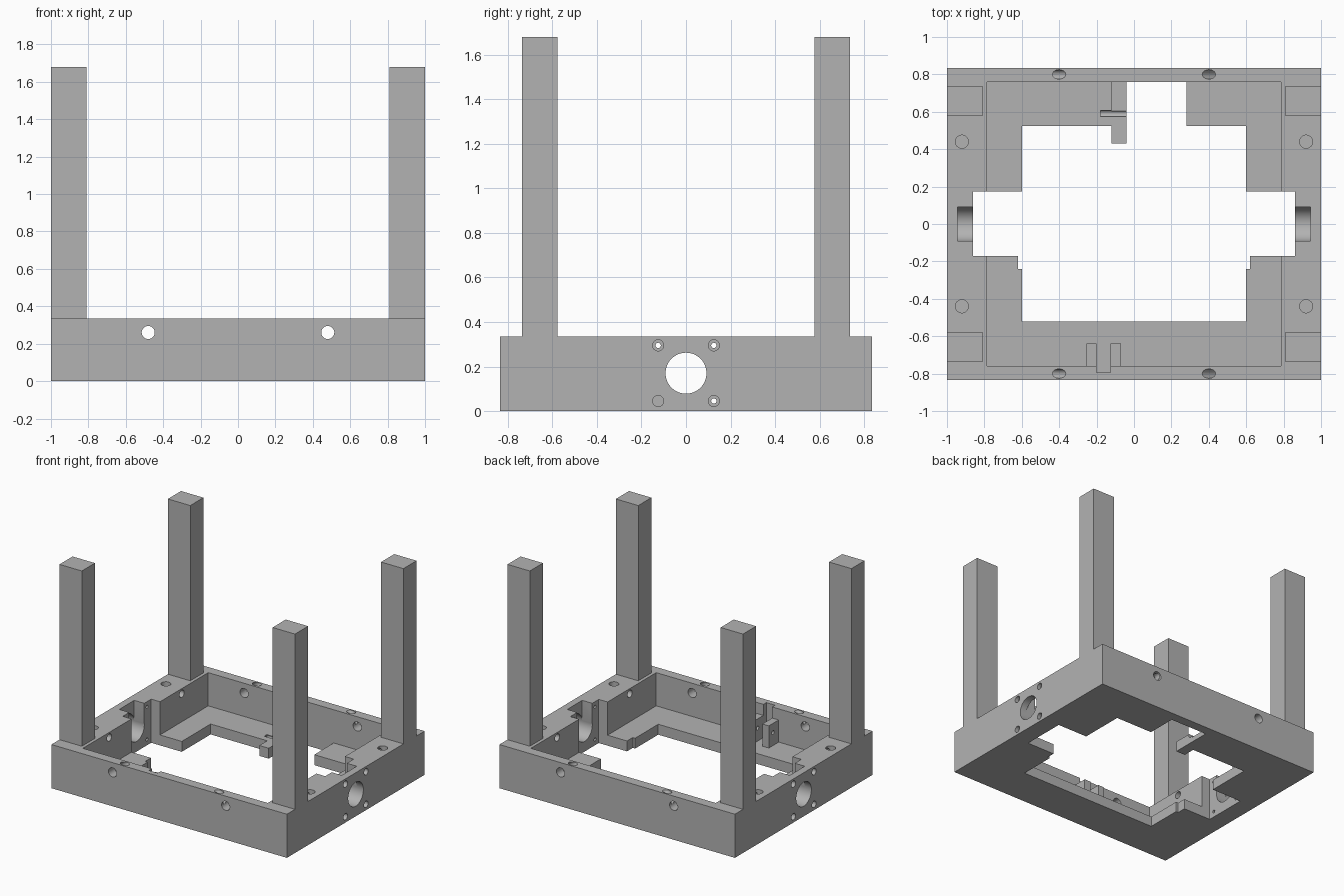
import bpy
import math
from mathutils import Vector

if "Cube" in bpy.data.objects:
    bpy.data.objects.remove(bpy.data.objects["Cube"], do_unlink=True)

grey = bpy.data.materials.new("plain_grey")
grey.use_nodes = True
grey.diffuse_color = (0.45, 0.45, 0.45, 1)
grey.node_tree.nodes["Principled BSDF"].inputs["Base Color"].default_value = grey.diffuse_color

TOP, FLOOR, AXLE = 0.335, 0.08, 0.17


def box(name, x, y, z):
    """Box spanning the given (low, high) ranges."""
    bpy.ops.mesh.primitive_cube_add(size=1)
    ob = bpy.context.object
    ob.name = name
    for v in ob.data.vertices:
        v.co = [r[0] if c < 0 else r[1] for c, r in zip(v.co, (x, y, z))]
    ob.data.materials.append(grey)
    return ob


def rod(start, end, radius, sides=32):
    """Cylinder between two points, used as a drill."""
    a, b = Vector(start), Vector(end)
    bpy.ops.mesh.primitive_cylinder_add(vertices=sides, radius=radius, depth=(b - a).length,
                                        location=(a + b) / 2)
    ob = bpy.context.object
    ob.name = "drill"
    ob.rotation_euler = (b - a).to_track_quat('Z', 'Y').to_euler()
    ob.data.materials.append(grey)
    return ob


def cut(target, cutter):
    """Subtract the cutter and remove it."""
    cutter.hide_render = True
    mod = target.modifiers.new("cut", 'BOOLEAN')
    mod.operation, mod.solver, mod.object = 'DIFFERENCE', 'EXACT', cutter
    bpy.context.view_layer.update()
    bpy.ops.object.select_all(action='DESELECT')
    bpy.context.view_layer.objects.active = target
    target.select_set(True)
    bpy.ops.object.modifier_apply(modifier=mod.name)
    bpy.data.objects.remove(cutter, do_unlink=True)


def mirrored(low, high, side):
    return tuple(sorted((low * side, high * side)))


# Tray with its cavity and stepped floor opening
through = (-0.2, 0.6)
frame = box("base_frame", (-1, 1), (-0.835, 0.835), (0, TOP))
for x, y, z in [
    ((-0.785, 0.785), (-0.76, 0.76), (FLOOR, 0.6)),
    ((-0.6, 0.6), (-0.52, 0.525), through),
    ((-0.62, 0.62), (-0.24, 0.1), through),
    ((-0.86, 0.86), (-0.17, 0.175), through),
    ((-0.04, 0.28), (0.4, 0.76), through),
    ((-0.12, 0), (0.605, 0.76), (0.04, 0.6)),
    ((-0.2, -0.125), (-0.795, -0.7), (FLOOR, 0.6)),
]:
    cut(frame, box("cutter", x, y, z))

# Leave a narrow tab beside the back opening
for x in ((-0.12, -0.04),):
    tab = box("floor_tab", x, (0.43, 0.605), (0, FLOOR))
    cut(tab, rod((-0.2, 0.59, 0.068), (0.1, 0.59, 0.068), 0.02))
cut(frame, box("cutter", (-0.12, 0), (0.5, 0.605), through))
cut(frame, rod((-0.18, 0.59, 0.068), (0, 0.59, 0.068), 0.02))

for s in (-1, 1):
    # Shaft bore, open to the top behind a thin outer skin
    cut(frame, rod((s * 0.8, 0, AXLE), (s * 1.1, 0, AXLE), 0.092, 64))
    cut(frame, box("cutter", mirrored(0.8, 0.945, s), (-0.091, 0.091), (AXLE, 0.6)))
    for t in (-1, 1):
        # Counterbored screw holes around the bore
        for z in (0.045, 0.295):
            y = t * 0.125
            cut(frame, rod((s * 0.8, y, z), (s * 1.1, y, z), 0.012, 16))
            cut(frame, rod((s * 0.97, y, z), (s * 1.1, y, z), 0.025, 24))
        # Cable holes: top entry meeting an inner side exit
        y = t * 0.44
        cut(frame, rod((s * 0.92, y, 0.265), (s * 0.92, y, 0.5), 0.035))
        cut(frame, rod((s * 0.7, y, 0.295), (s * 0.92, y, 0.295), 0.028))
        # Wall holes with slanted entries from the rim
        cut(frame, rod((s * 0.48, t * 0.7, 0.26), (s * 0.48, t * 0.9, 0.26), 0.035))
        cut(frame, rod((s * 0.475, t * 0.8, 0.26), (s * 0.3, t * 0.8, 0.435), 0.025))

# Pivot lugs on the front ledge
lugs = []
for side, x in (("right", (-0.255, -0.2)), ("left", (-0.125, -0.07))):
    lug = box("pivot_lug_" + side, x, (-0.76, -0.64), (FLOOR, 0.25))
    cut(lug, rod((-0.4, -0.69, 0.18), (0, -0.69, 0.18), 0.015, 16))
    lugs.append(lug)

# Corner posts
for s, side in ((-1, "right"), (1, "left")):
    for t, end in ((-1, "front"), (1, "back")):
        box(f"{end}_{side}_post", mirrored(0.81, 1, s), mirrored(0.578, 0.737, t), (TOP, 1.68))

# Smooth only the bores
for ob in [frame, tab] + lugs:
    bpy.ops.object.select_all(action='DESELECT')
    bpy.context.view_layer.objects.active = ob
    ob.select_set(True)
    bpy.ops.object.shade_smooth_by_angle(angle=math.radians(30))
